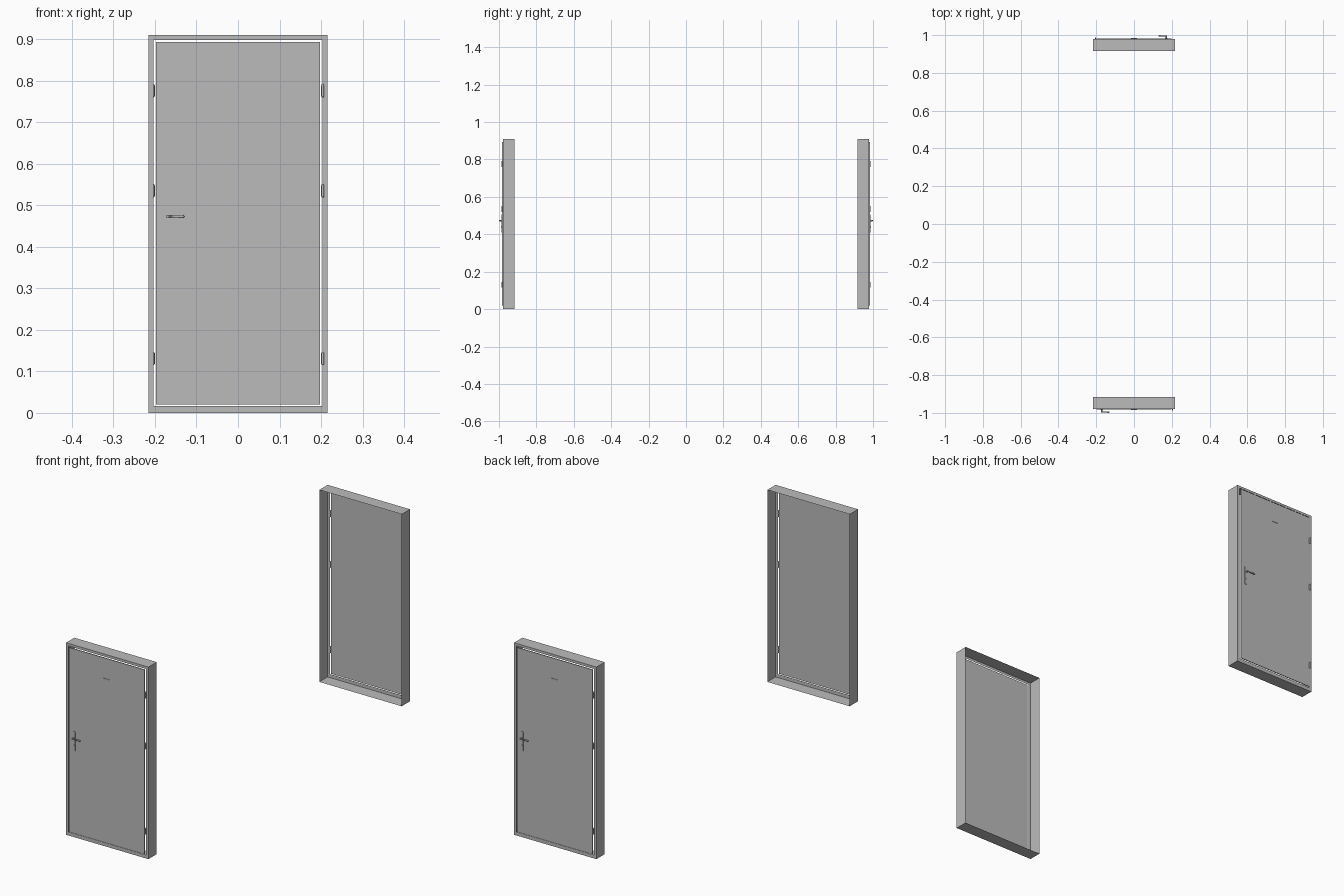
import bpy, bmesh, math
from mathutils import Matrix, Vector

cube = bpy.data.objects.get("Cube")
if cube:
    bpy.data.objects.remove(cube)

grey = bpy.data.materials.new("plain grey")
COLOUR = (0.5, 0.5, 0.5, 1)
grey.diffuse_color = COLOUR
grey.use_nodes = True
grey.node_tree.nodes["Principled BSDF"].inputs["Base Color"].default_value = COLOUR

HALF_W, HEIGHT = 0.216, 0.91
BACK, FACE, SLAB = -0.917, -0.979, -0.983   # open rear, frame face, door face
HANDLE_X, HANDLE_Z = -0.17, 0.473
TURN = Matrix.Rotation(math.pi, 4, "Z")


def finish(name, bm, smooth=False):
    """Make the part for the front door and a half-turned copy for the rear door."""
    mesh = bpy.data.meshes.new(name)
    bm.to_mesh(mesh)
    bm.free()
    mesh.materials.append(grey)
    for side, matrix in (("front", Matrix()), ("rear", TURN)):
        ob = bpy.data.objects.new(f"{side}_{name}", mesh)
        ob.matrix_world = matrix
        bpy.context.collection.objects.link(ob)
    if smooth:
        for poly in mesh.polygons:
            poly.use_smooth = len(poly.vertices) == 4


def rect(bm, w, z0, z1, y):
    return [bm.verts.new((x, y, z)) for x, z in ((-w, z0), (w, z0), (w, z1), (-w, z1))]


def bridge(bm, a, b):
    for i in range(len(a)):
        j = (i + 1) % len(a)
        bm.faces.new((a[i], a[j], b[j], b[i]))


def cylinder(bm, start, end, r1, r2, sides=12):
    start, end = Vector(start), Vector(end)
    axis = end - start
    m = Matrix.Translation((start + end) / 2) @ axis.to_track_quat("Z", "Y").to_matrix().to_4x4()
    bmesh.ops.create_cone(bm, cap_ends=True, segments=sides, radius1=r1, radius2=r2,
                          depth=axis.length, matrix=m)


def box(bm, centre, size):
    m = Matrix.Translation(centre) @ Matrix.Diagonal((*size, 1))
    bmesh.ops.create_cube(bm, size=1, matrix=m)


# Frame: sheet-metal tray, open at the rear, with a doorway in its face
bm = bmesh.new()
rear = rect(bm, HALF_W, 0, HEIGHT, BACK)
front = rect(bm, HALF_W, 0, HEIGHT, FACE)
opening = rect(bm, 0.204, 0.017, 0.898, FACE)
bridge(bm, front, rear)
bridge(bm, opening, front)
finish("frame", bm)

# Door leaf: shallow slab with a narrow gap all round
bm = bmesh.new()
box(bm, (0, (FACE + SLAB) / 2, 0.457), (0.396, FACE - SLAB, 0.874))
finish("door_leaf", bm)

# Handle plate: upright plate with round ends
bm = bmesh.new()
ring = []
for cz, start in ((0.498, 0), (0.417, math.pi)):
    for i in range(9):
        a = start + math.pi * i / 8
        ring.append(bm.verts.new((HANDLE_X + 0.007 * math.cos(a), SLAB, cz + 0.007 * math.sin(a))))
face = bm.faces.new(ring)
out = bmesh.ops.extrude_face_region(bm, geom=[face])
bmesh.ops.translate(bm, vec=(0, -0.003, 0),
                    verts=[v for v in out["geom"] if isinstance(v, bmesh.types.BMVert)])
bmesh.ops.recalc_face_normals(bm, faces=bm.faces)
finish("handle_plate", bm)

# Lever: post, bar and a flattened oval grip end
bm = bmesh.new()
cylinder(bm, (HANDLE_X, FACE, HANDLE_Z), (HANDLE_X, -0.998, HANDLE_Z), 0.0035, 0.0035)
cylinder(bm, (HANDLE_X - 0.002, -0.996, HANDLE_Z), (-0.138, -0.996, HANDLE_Z), 0.002, 0.003)
oval = Matrix.Translation((-0.136, -0.996, HANDLE_Z)) @ Matrix.Diagonal((0.007, 0.004, 0.004, 1))
bmesh.ops.create_uvsphere(bm, u_segments=12, v_segments=8, radius=1, matrix=oval)
finish("lever", bm, True)

# Lock cylinder below the lever
bm = bmesh.new()
cylinder(bm, (HANDLE_X, SLAB, 0.44), (HANDLE_X, -0.988, 0.44), 0.003, 0.003)
finish("lock", bm, True)

# Hinges: three knuckles with small pin caps
bm = bmesh.new()
for z in (0.131, 0.535, 0.776):
    cylinder(bm, (0.204, SLAB, z - 0.013), (0.204, SLAB, z + 0.013), 0.0035, 0.0035)
    for s in (-1, 1):
        cylinder(bm, (0.204, SLAB, z + s * 0.013), (0.204, SLAB, z + s * 0.016), 0.0035, 0.0015)
finish("hinges", bm, True)

# Small marker plate high on the door
bm = bmesh.new()
box(bm, (0, SLAB - 0.001, 0.796), (0.03, 0.002, 0.003))
finish("marker_plate", bm)
